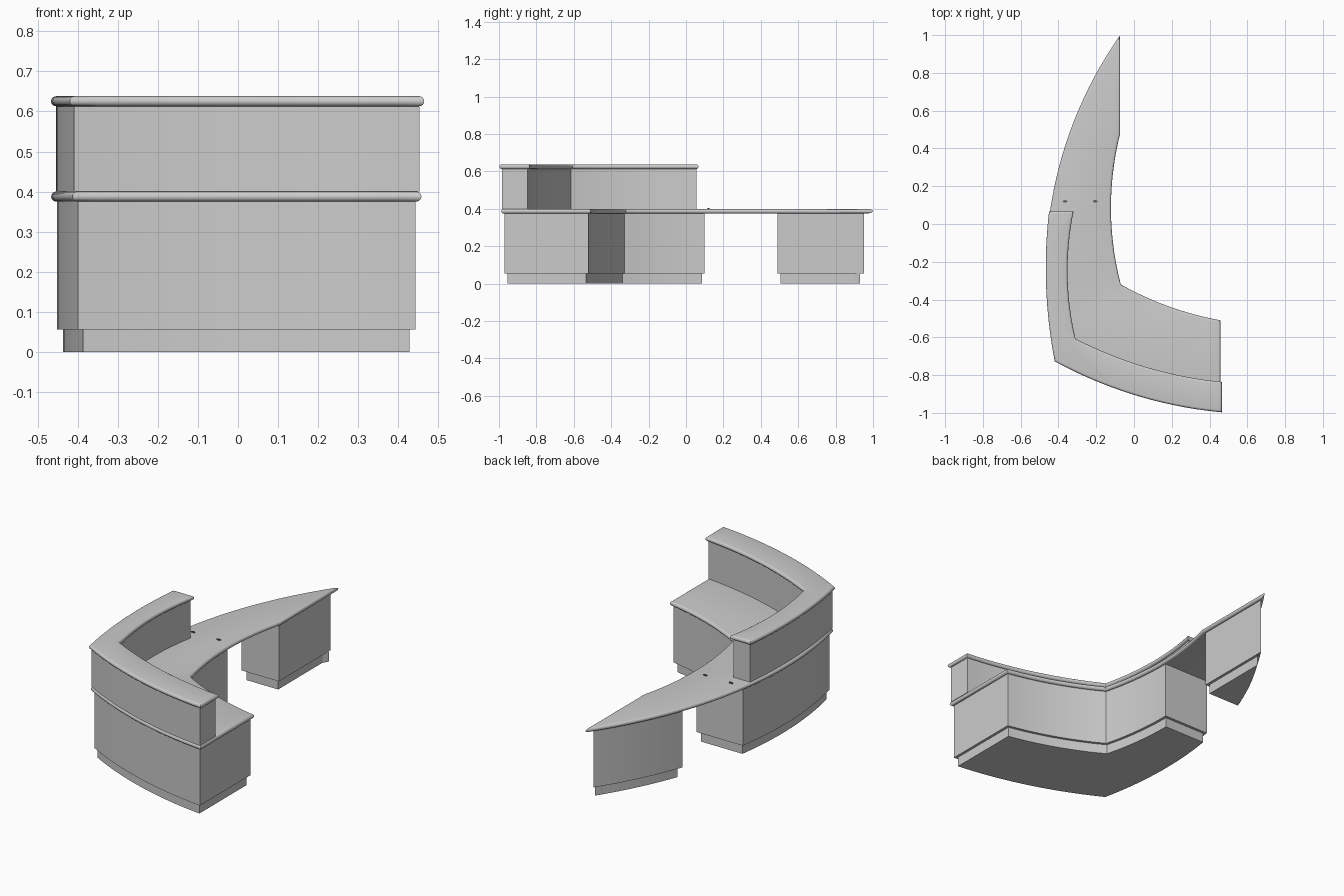
import bpy
import bmesh
import math
from mathutils import Vector

if "Cube" in bpy.data.objects:
    bpy.data.objects.remove(bpy.data.objects["Cube"])


def material(name, value):
    mat = bpy.data.materials.new(name)
    mat.use_nodes = True
    colour = (value, value, value, 1)
    mat.diffuse_color = colour
    mat.node_tree.nodes["Principled BSDF"].inputs["Base Color"].default_value = colour
    return mat


grey = material("plain grey", 0.6)
dark = material("dark grey", 0.1)


def arc(a, b, c, steps):
    """Points on the circle from a through b to c."""
    a, b, c = Vector(a), Vector(b), Vector(c)
    u, v = b - a, c - a
    d = 2 * (u.x * v.y - u.y * v.x)
    uu, vv = u.length_squared, v.length_squared
    centre = a + Vector((v.y * uu - u.y * vv, u.x * vv - v.x * uu)) / d
    start, end = a - centre, c - centre
    sweep = math.atan2(start.x * end.y - start.y * end.x, start.dot(end))
    t0 = math.atan2(start.y, start.x)
    angles = [t0 + sweep * i / steps for i in range(steps + 1)]
    return [centre + start.length * Vector((math.cos(t), math.sin(t))) for t in angles]


def join(*runs):
    """Chain runs into one closed outline, dropping repeated corners."""
    pts = []
    for p in (p for run in runs for p in run):
        if not pts or (p - pts[-1]).length > 1e-4:
            pts.append(p)
    return pts


def inset(pts, dist):
    """Mitred inward offset of a counter-clockwise outline."""
    out = []
    for i, p in enumerate(pts):
        d1 = (p - pts[i - 1]).normalized()
        d2 = (pts[(i + 1) % len(pts)] - p).normalized()
        n1, n2 = Vector((-d1.y, d1.x)), Vector((-d2.y, d2.x))
        out.append(p + (n1 + n2) * dist / (1 + n1.dot(n2)))
    return out


def loft(name, outline, profile, cut=None, side=1):
    """Stack inset outlines along (inset, z) pairs; cut keeps one side of y = cut."""
    bm = bmesh.new()
    rings = [[bm.verts.new((p.x, p.y, z)) for p in inset(outline, d)] for d, z in profile]
    n = len(outline)
    for low, high in zip(rings, rings[1:]):
        for i in range(n):
            j = (i + 1) % n
            bm.faces.new((low[i], low[j], high[j], high[i]))
    bm.faces.new(rings[0][::-1])
    bm.faces.new(rings[-1])
    if cut is not None:
        bmesh.ops.bisect_plane(bm, geom=bm.verts[:] + bm.edges[:] + bm.faces[:],
                               plane_co=(0, cut, 0), plane_no=(0, side, 0), clear_outer=True)
        bmesh.ops.holes_fill(bm, edges=[e for e in bm.edges if e.is_boundary])
    bmesh.ops.recalc_face_normals(bm, faces=bm.faces)
    mesh = bpy.data.meshes.new(name)
    bm.to_mesh(mesh)
    bm.free()
    mesh.materials.append(grey)
    obj = bpy.data.objects.new(name, mesh)
    bpy.context.collection.objects.link(obj)
    bpy.ops.object.select_all(action='DESELECT')
    obj.select_set(True)
    bpy.context.view_layer.objects.active = obj
    bpy.ops.object.shade_smooth_by_angle(angle=math.radians(32))
    return obj


def bullnose(z, r=0.0125, steps=8):
    """Half-round edge profile between z and z + 2r."""
    angles = [math.pi * (i / steps - 0.5) for i in range(steps + 1)]
    return [(r * (1 - math.cos(t)), z + r + r * math.sin(t)) for t in angles]


# Outlines of the long worktop and the raised counter
desk = join(
    arc((-0.073, 1.0), (-0.442, 0.085), (-0.413, -0.72), 28),
    arc((-0.413, -0.72), (0.012, -0.899), (0.458, -0.988), 14),
    arc((0.458, -0.51), (0.186, -0.437), (-0.07, -0.32), 12),
    arc((-0.07, -0.32), (-0.122, 0.08), (-0.073, 0.48), 14))
counter = join(
    arc((-0.45, 0.067), (-0.467, -0.25), (-0.42, -0.727), 14),
    arc((-0.42, -0.727), (0.008, -0.907), (0.465, -0.997), 14),
    arc((0.465, -0.836), (0.066, -0.758), (-0.31, -0.607), 14),
    arc((-0.31, -0.607), (-0.352, -0.25), (-0.32, 0.067), 14))

# Slabs with rounded edges, and the wall between them
loft("worktop", desk, bullnose(0.375))
loft("counter_top", counter, bullnose(0.613))
loft("counter_wall", counter, [(0.012, 0.4), (0.012, 0.613)])

# Main cabinet and end pedestal, each on a recessed plinth
for name, gap, side in (("cabinet", 0.1, 1), ("pedestal", 0.49, -1)):
    loft(name, desk, [(0.015, 0.055), (0.015, 0.375)], gap, side)
    loft(name + "_plinth", desk, [(0.03, 0), (0.03, 0.055)], gap - side * 0.015, side)

# Small cable caps on the worktop
for i, x in enumerate((-0.365, -0.205)):
    bpy.ops.mesh.primitive_cylinder_add(vertices=16, radius=0.5, depth=1,
                                        location=(x, 0.12, 0.401))
    cap = bpy.context.object
    cap.name = "cable_cap_%d" % (i + 1)
    cap.scale = (0.026, 0.012, 0.006)
    cap.data.materials.append(dark)
